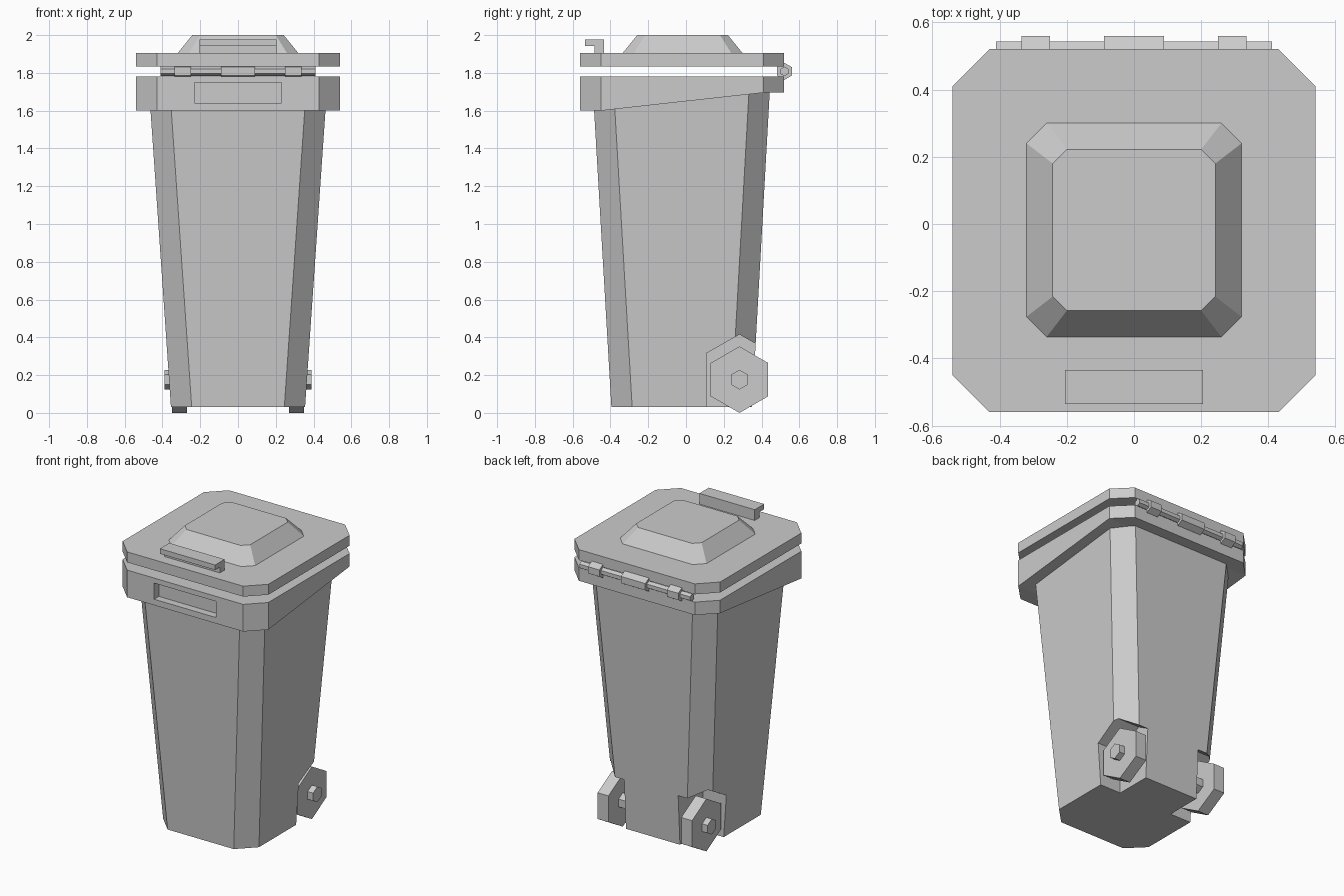
import bpy, bmesh
from math import cos, sin, pi, radians

if "Cube" in bpy.data.objects:
    bpy.data.objects.remove(bpy.data.objects["Cube"])

# Single plastic colour
grey = bpy.data.materials.new("grey plastic")
grey.use_nodes = True
colour = (0.6, 0.6, 0.6, 1)
grey.diffuse_color = colour
grey.node_tree.nodes["Principled BSDF"].inputs["Base Color"].default_value = colour


def loft(name, lower, upper, split=()):
    """Closed solid between two rings; split cuts the lower cap between vertex pairs."""
    bm = bmesh.new()
    a = [bm.verts.new(p) for p in lower]
    b = [bm.verts.new(p) for p in upper]
    n = len(a)
    for i in range(n):
        j = (i + 1) % n
        bm.faces.new((a[i], a[j], b[j], b[i]))
    bm.faces.new(a[::-1])
    bm.faces.new(b)
    for i, j in split:
        bmesh.ops.connect_verts(bm, verts=[a[i], a[j]])
    bmesh.ops.recalc_face_normals(bm, faces=bm.faces)
    mesh = bpy.data.meshes.new(name)
    bm.to_mesh(mesh)
    bm.free()
    mesh.materials.append(grey)
    obj = bpy.data.objects.new(name, mesh)
    bpy.context.collection.objects.link(obj)
    return obj


def octagon(x, front, back, cut, z):
    """Rectangle with cut corners; z may be a (front, back) pair."""
    zf, zb = z if isinstance(z, tuple) else (z, z)
    return [(-x + cut, front, zf), (x - cut, front, zf), (x, front + cut, zf),
            (x, back - cut, zb), (x - cut, back, zb), (-x + cut, back, zb),
            (-x, back - cut, zb), (-x, front + cut, zf)]


def prism_x(name, profile, x0, x1):
    return loft(name, [(x0, y, z) for y, z in profile], [(x1, y, z) for y, z in profile])


def hexagon(y, z, r):
    return [(y + r * sin(i * pi / 3), z + r * cos(i * pi / 3)) for i in range(6)]


def box(name, x, y0, y1, z0, z1):
    return prism_x(name, [(y0, z0), (y1, z0), (y1, z1), (y0, z1)], -x, x)


def carve(obj, cutter):
    cutter.hide_render = True
    mod = obj.modifiers.new("carve", "BOOLEAN")
    mod.operation = "DIFFERENCE"
    mod.solver = "EXACT"
    mod.object = cutter
    bpy.context.view_layer.objects.active = obj
    bpy.ops.object.modifier_apply(modifier=mod.name)
    bpy.data.objects.remove(cutter)


# Tapered body with a wheel well on each side
body = loft("body", octagon(0.355, -0.395, 0.35, 0.11, 0.03),
            octagon(0.472, -0.494, 0.445, 0.11, 1.73))
axle_y, axle_z = 0.283, 0.176
well = [(0.108, -0.1), (0.108, 0.315), (0.283, 0.415), (0.458, 0.315), (0.458, -0.1)]
for side in (-1, 1):
    carve(body, prism_x("well_cutter", well, side * 0.2, side * 0.6))

# Wheels on a through axle
for side, label in ((-1, "right"), (1, "left")):
    prism_x(label + "_wheel", hexagon(axle_y, axle_z, 0.176), side * 0.27, side * 0.35)
prism_x("axle", hexagon(axle_y, axle_z, 0.052), -0.39, 0.39)

# Collar with a sloping lower edge and a recessed front panel
collar = loft("collar", octagon(0.54, -0.56, 0.52, 0.11, (1.6, 1.695)),
              octagon(0.54, -0.56, 0.52, 0.11, 1.782), split=((2, 7), (3, 6)))
carve(collar, box("panel_cutter", 0.23, -0.7, -0.51, 1.64, 1.748))

# Lid with raised centre
loft("lid", octagon(0.54, -0.56, 0.52, 0.11, 1.834), octagon(0.54, -0.56, 0.52, 0.11, 1.904))
loft("lid_dome", octagon(0.32, -0.336, 0.3, 0.06, 1.904),
     octagon(0.242, -0.258, 0.222, 0.042, 2.0))

# L-shaped lid handle
prism_x("lid_handle", [(-0.435, 1.9), (-0.435, 1.976), (-0.535, 1.976), (-0.535, 1.942),
                       (-0.485, 1.942), (-0.485, 1.9)], -0.205, 0.205)

# Hinge bar and knuckles
hinge_y, hinge_z = 0.521, 1.808
prism_x("hinge_bar", hexagon(hinge_y, hinge_z, 0.025), -0.41, 0.41)
for label, x0, x1 in (("right", -0.335, -0.25), ("centre", -0.09, 0.09), ("left", 0.25, 0.335)):
    prism_x(label + "_hinge_knuckle", hexagon(hinge_y, hinge_z, 0.045), x0, x1)
